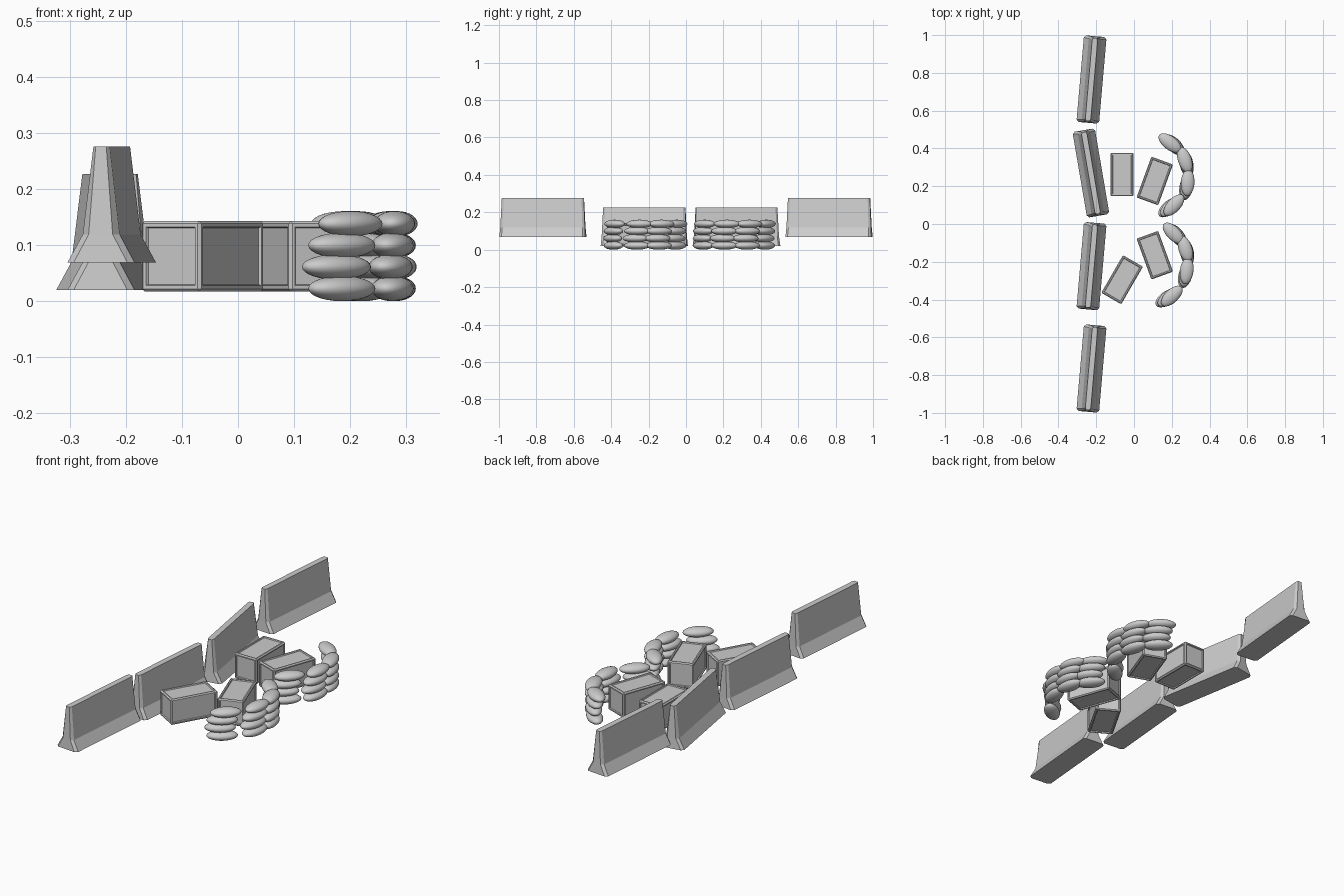
import bpy, bmesh, math
from mathutils import Matrix, Vector

if "Cube" in bpy.data.objects:
    bpy.data.objects.remove(bpy.data.objects["Cube"])


def make_object(name, bm, loc=(0, 0, 0), rot=0.0, smooth=False):
    bmesh.ops.recalc_face_normals(bm, faces=bm.faces)
    mesh = bpy.data.meshes.new(name)
    bm.to_mesh(mesh)
    bm.free()
    if smooth:
        mesh.polygons.foreach_set("use_smooth", [True] * len(mesh.polygons))
    ob = bpy.data.objects.new(name, mesh)
    ob.location = loc
    ob.rotation_euler = (0, 0, math.radians(rot))
    bpy.context.collection.objects.link(ob)
    return ob


# Concrete road barrier: stacked octagonal plan rings (half width, half length, z)
def barrier(name, x, y, z, rot):
    bm = bmesh.new()
    rings = []
    for w, l, h in [(0.060, 0.230, 0), (0.033, 0.227, 0.05), (0.0145, 0.220, 0.207)]:
        c = min(0.012, w * 0.35)
        d = 0.012
        plan = [(w, l - d), (w - c, l), (c - w, l), (-w, l - d),
                (-w, d - l), (c - w, -l), (w - c, -l), (w, d - l)]
        rings.append([bm.verts.new((px, py, h)) for px, py in plan])
    for a, b in zip(rings, rings[1:]):
        for i in range(8):
            j = (i + 1) % 8
            bm.faces.new((a[i], a[j], b[j], b[i]))
    bm.faces.new(rings[0][::-1])
    bm.faces.new(rings[-1])
    make_object(name, bm, (x, y, z), rot)


barrier("barrier_far", -0.225, 0.765, 0.069, -5)
barrier("barrier_mid_far", -0.228, 0.27, 0.02, 9.7)
barrier("barrier_mid_near", -0.225, -0.223, 0.02, -5)
barrier("barrier_near", -0.225, -0.765, 0.069, -5)


# Supply crate: bevelled box with a recessed panel on every side
def crate(name, x, y, rot):
    bm = bmesh.new()
    bmesh.ops.create_cube(bm, size=1, matrix=Matrix.Diagonal((0.122, 0.23, 0.126, 1)))
    bmesh.ops.bevel(bm, geom=bm.edges[:], offset=0.005, segments=1, affect='EDGES')
    sides = sorted(bm.faces, key=lambda f: -f.calc_area())[:6]
    bmesh.ops.inset_individual(bm, faces=sides, thickness=0.008, depth=0)
    bmesh.ops.inset_individual(bm, faces=sides, thickness=0.003, depth=-0.005)
    make_object(name, bm, (x, y, 0.080), rot)


crate("crate_back_left", -0.063, 0.262, 0)
crate("crate_back_right", 0.11, 0.228, -20)
crate("crate_front_right", 0.11, -0.165, 20)
crate("crate_front_left", -0.063, -0.295, -30)


# Sandbag walls: curved rows of ellipsoid bags, each row slid along the arc
def sandbag_wall(name, pivot, bags):
    for row, slide in enumerate((0, -3, 0, 5)):
        turn = Matrix.Rotation(math.radians(slide), 3, 'Z')
        p = Vector((*pivot, 0))
        for k, (x, y, ang) in enumerate(bags):
            pos = p + turn @ (Vector((x, y, 0)) - p)
            pos.z = 0.0225 + 0.0385 * row
            bm = bmesh.new()
            bmesh.ops.create_uvsphere(bm, u_segments=24, v_segments=14, radius=1,
                                      matrix=Matrix.Diagonal((0.071, 0.036, 0.0225, 1)))
            make_object(f"{name}_row{row + 1}_bag{k + 1}", bm, pos, ang + slide, True)


sandbag_wall("sandbags_back", (0.12, 0.26),
             [(0.205, 0.422, -42), (0.275, 0.326, -76), (0.280, 0.205, 82), (0.197, 0.092, 42)])
sandbag_wall("sandbags_front", (0.12, -0.21),
             [(0.222, -0.057, -50), (0.278, -0.145, -78), (0.275, -0.262, 78), (0.185, -0.388, 38)])
